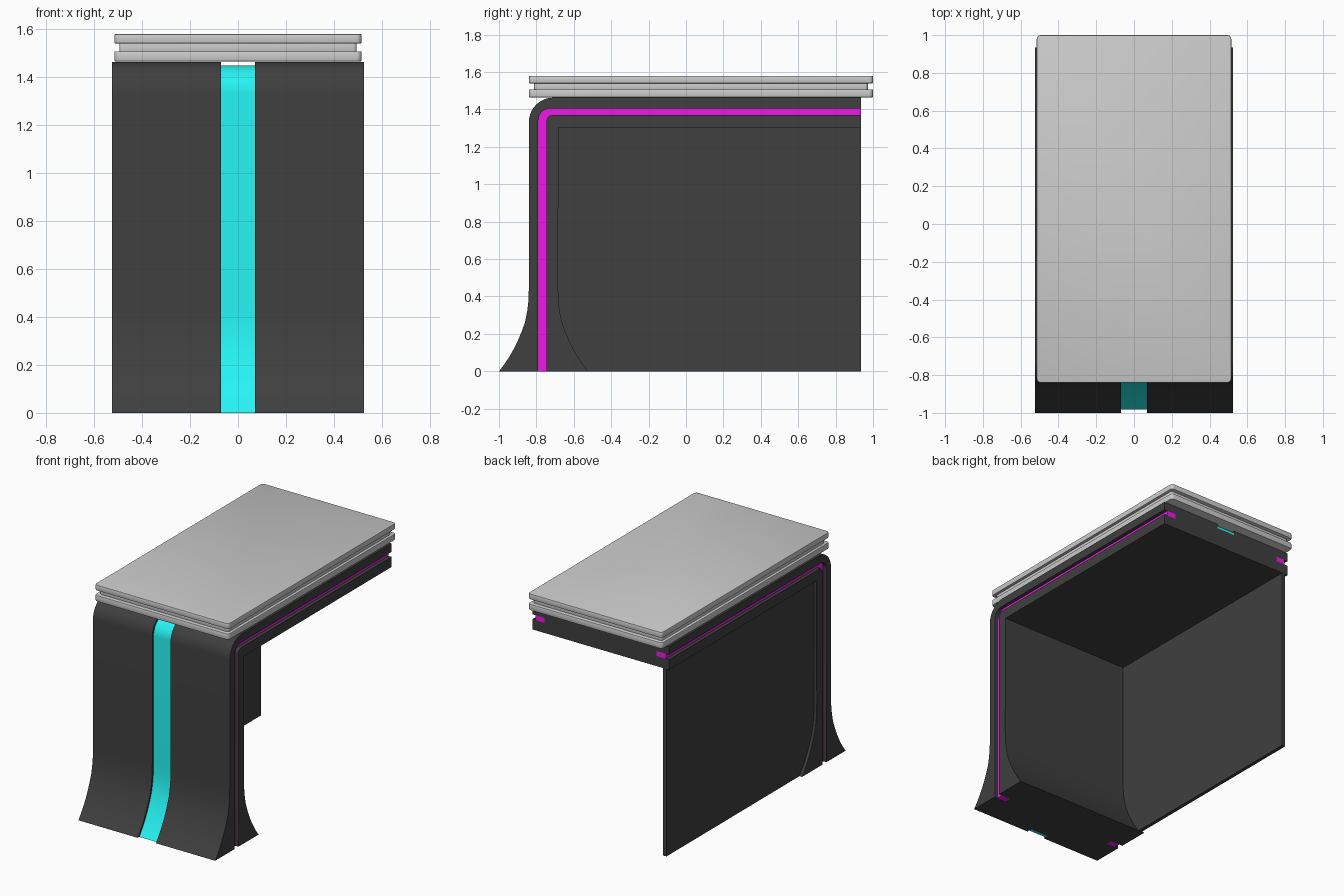
import bpy, bmesh
from math import sin, cos, pi
from mathutils import Vector

if "Cube" in bpy.data.objects:
    bpy.data.objects.remove(bpy.data.objects["Cube"])


def material(name, rgb):
    m = bpy.data.materials.new(name)
    m.diffuse_color = (*rgb, 1)
    m.use_nodes = True
    m.node_tree.nodes["Principled BSDF"].inputs["Base Color"].default_value = m.diffuse_color
    return m


DARK = material("dark_shell", (0.05, 0.05, 0.05))
CYAN = material("cyan_glow", (0.02, 0.9, 0.9))
MAGENTA = material("magenta_glow", (0.85, 0.01, 0.8))


def smooth(ob):
    bpy.ops.object.select_all(action='DESELECT')
    ob.select_set(True)
    bpy.context.view_layer.objects.active = ob
    bpy.ops.object.shade_smooth_by_angle(angle=0.5)


def add_object(name, bm, mat=None):
    bmesh.ops.recalc_face_normals(bm, faces=bm.faces)
    me = bpy.data.meshes.new(name)
    bm.to_mesh(me)
    bm.free()
    ob = bpy.data.objects.new(name, me)
    bpy.context.collection.objects.link(ob)
    if mat:
        me.materials.append(mat)
    return ob


def extrude(name, profile, x0, x1, mat=None):
    """Extrude a closed (y, z) profile along x."""
    bm = bmesh.new()
    face = bm.faces.new([bm.verts.new((x0, y, z)) for y, z in profile])
    new = bmesh.ops.extrude_face_region(bm, geom=[face])["geom"]
    bmesh.ops.translate(bm, vec=(x1 - x0, 0, 0),
                        verts=[v for v in new if isinstance(v, bmesh.types.BMVert)])
    return add_object(name, bm, mat)


def bend(y, z, r, n=10):
    """Rounded corner going from vertical at y to horizontal at z."""
    return [(y + r - r * cos(pi / 2 * i / n), z - r + r * sin(pi / 2 * i / n))
            for i in range(n + 1)]


def offset(path, d):
    """Shift an open path inwards by d, keeping its ends on the end planes."""
    pts = [Vector(p) for p in path]
    out = []
    for i, p in enumerate(pts):
        t = (pts[min(i + 1, len(pts) - 1)] - pts[max(i - 1, 0)]).normalized()
        n = Vector((t.y, -t.x))
        out.append((p.x + d / n.x, p.y) if i == 0 else tuple(p + n * d))
    return out


BACK, TOP, HALF = 0.935, 1.463, 0.525

# Flared foot curve and the L-shaped side profile
a, b, c = Vector((-1, 0)), Vector((-0.91, 0.11)), Vector((-0.86, 0.265))
flare = [tuple(a * (1 - t) ** 2 + b * 2 * t * (1 - t) + c * t * t)
         for t in [i / 6 for i in range(7)]]
flare += [(-0.849, 0.32), (-0.842, 0.38), (-0.84, 0.46)]
outer = flare + bend(-0.84, TOP, 0.13) + [(BACK, TOP)]
inner = [(-1.524 - y, z) for y, z in flare] + [(-0.682, 1.3)]
body = extrude("desk_body", outer + [(BACK, 1.3)] + inner[::-1], -HALF, HALF, DARK)


def channel(lo, hi):
    """Band that follows the body on its sides, from z = lo to y = hi."""
    return ([(-0.79, lo)] + bend(-0.79, 1.405, 0.065) + [(hi, 1.405), (hi, 1.37)]
            + bend(-0.745, 1.37, 0.03)[::-1] + [(-0.745, lo)])


# Grooves cut into both sides and along the front and top
floor = offset(outer, 0.03)
front_cut = [(-1.2, -0.1)] + [(-1.2, 1.7), (1.1, 1.7), (1.1, floor[-1][1])] \
    + floor[::-1] + [(floor[0][0], -0.1)]
cutters = [extrude("side_groove_cutter", channel(-0.1, 1.1), s * 0.43, s * 0.6)
           for s in (-1, 1)]
cutters.append(extrude("front_groove_cutter", front_cut, -0.07, 0.07))
bpy.context.view_layer.objects.active = body
for cut in cutters:
    cut.hide_render = True
    mod = body.modifiers.new("groove", 'BOOLEAN')
    mod.operation, mod.solver, mod.object = 'DIFFERENCE', 'EXACT', cut
    bpy.ops.object.modifier_apply(modifier=mod.name)
    bpy.data.objects.remove(cut)
smooth(body)

# Light strips sitting in the grooves
for side, s in (("left", -1), ("right", 1)):
    smooth(extrude(side + "_light_strip", channel(0, BACK), s * 0.43, s * 0.5, MAGENTA))
smooth(extrude("front_light_strip", offset(outer, 0.014) + floor[::-1],
               -0.07, 0.07, CYAN))

# Thin panel closing the left side
extrude("side_panel", inner + [(BACK, 1.3), (BACK, 0)], -0.505, -0.48, DARK)


def plate(name, half_x, y0, y1, z0, z1, radius):
    """Rounded-corner slab with a fine edge bevel."""
    bm = bmesh.new()
    bmesh.ops.create_cube(bm, size=1)
    for v in bm.verts:
        v.co = (v.co.x * 2 * half_x, (y0 + y1) / 2 + v.co.y * (y1 - y0),
                (z0 + z1) / 2 + v.co.z * (z1 - z0))
    upright = [e for e in bm.edges if abs(e.verts[0].co.z - e.verts[1].co.z) > 0.01]
    bmesh.ops.bevel(bm, geom=upright, offset=radius, segments=5, profile=0.5,
                    affect='EDGES')
    rims = [e for e in bm.edges if abs(e.verts[0].co.z - e.verts[1].co.z) < 1e-5
            and e.calc_face_angle(0) > 1]
    bmesh.ops.bevel(bm, geom=rims, offset=0.004, segments=2, profile=0.5,
                    affect='EDGES')
    smooth(add_object(name, bm))


# Layered desktop
plate("lower_top_plate", 0.515, -0.84, 1.0, 1.465, 1.507, 0.022)
plate("top_spacer", 0.495, -0.812, 0.972, 1.5, 1.546, 0.015)
plate("upper_top_plate", 0.515, -0.84, 1.0, 1.54, 1.579, 0.022)
